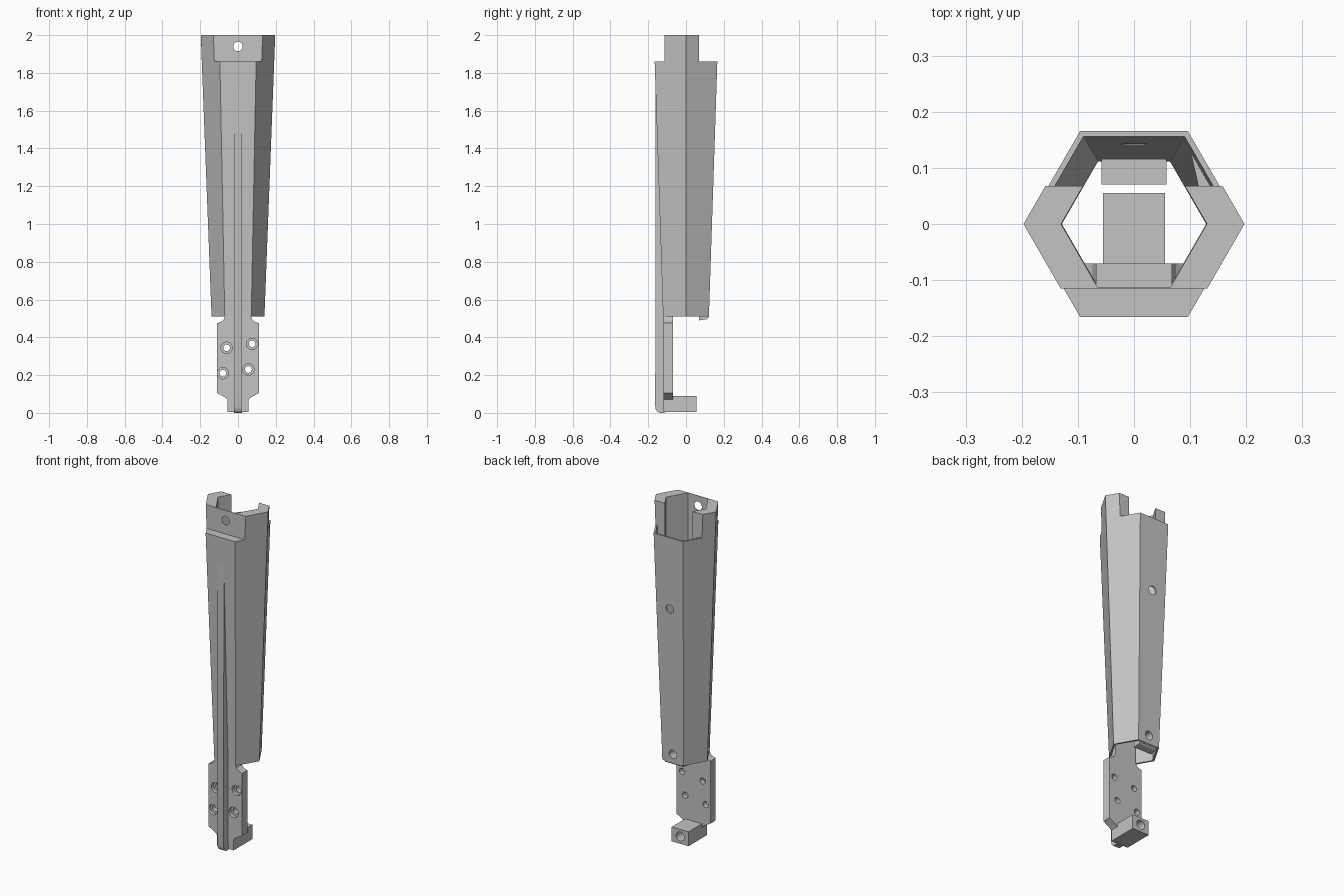
import bpy, bmesh, math
from mathutils import Matrix, Vector

cube = bpy.data.objects.get("Cube")
if cube:
    bpy.data.objects.remove(cube, do_unlink=True)

GREY = (0.55, 0.55, 0.55, 1)
grey = bpy.data.materials.new("plain_grey")
grey.use_nodes = True
grey.diffuse_color = GREY
grey.node_tree.nodes["Principled BSDF"].inputs["Base Color"].default_value = GREY

WALL = 0.0115
BASE, LEDGE, TOP = 0.51, 1.86, 2.0
COLLAR_BOTTOM = 1.72


def make(name, bm):
    bmesh.ops.recalc_face_normals(bm, faces=bm.faces)
    mesh = bpy.data.meshes.new(name)
    bm.to_mesh(mesh)
    bm.free()
    obj = bpy.data.objects.new(name, mesh)
    bpy.context.collection.objects.link(obj)
    return obj


def loft(name, lower, upper):
    """Solid between two matching outlines."""
    bm = bmesh.new()
    a = [bm.verts.new(p) for p in lower]
    b = [bm.verts.new(p) for p in upper]
    bm.faces.new(a)
    bm.faces.new(b)
    for i in range(len(a)):
        j = (i + 1) % len(a)
        bm.faces.new((a[i], a[j], b[j], b[i]))
    return make(name, bm)


def hexagon(r, z):
    return [(r * math.cos(k * math.pi / 3), r * math.sin(k * math.pi / 3), z) for k in range(6)]


def box(name, low, high):
    x0, y0, z0 = low
    x1, y1, z1 = high
    ring = [(x0, y0), (x1, y0), (x1, y1), (x0, y1)]
    return loft(name, [(x, y, z0) for x, y in ring], [(x, y, z1) for x, y in ring])


def side_profile(name, points, half_width):
    """Outline in depth and height, extruded across x."""
    return loft(name, [(-half_width, y, z) for y, z in points],
                [(half_width, y, z) for y, z in points])


def drill(x, z, r, y0, y1):
    """Round cutter running front to back."""
    bm = bmesh.new()
    spin = Matrix.Translation(Vector((x, (y0 + y1) / 2, z))) @ Matrix.Rotation(math.pi / 2, 4, "X")
    bmesh.ops.create_cone(bm, cap_ends=True, segments=32, radius1=r, radius2=r,
                          depth=y1 - y0, matrix=spin)
    return make("drill", bm)


def combine(obj, tool, operation="DIFFERENCE"):
    tool.hide_render = True
    mod = obj.modifiers.new("cut", "BOOLEAN")
    mod.operation, mod.solver, mod.object = operation, "EXACT", tool
    bpy.context.view_layer.objects.active = obj
    bpy.ops.object.modifier_apply(modifier=mod.name)
    bpy.data.objects.remove(tool, do_unlink=True)


def radius(z):
    """Outer hexagon radius of the tapered sleeve."""
    return 0.14 + 0.057 * (z - BASE) / (TOP - BASE)


def rear_pocket(z, back=0.068):
    r = radius(z) - WALL
    edge = r - back / math.sqrt(3)
    rear = r * math.sqrt(3) / 2
    return [(-edge, back, z), (edge, back, z), (r / 2, rear, z), (-r / 2, rear, z)]


# Tapered hexagonal sleeve with a thick collar on top
sleeve = loft("tapered_sleeve", hexagon(radius(BASE), BASE), hexagon(radius(TOP), TOP))
low, high = BASE - 0.05, COLLAR_BOTTOM
combine(sleeve, loft("cavity", hexagon(radius(low) - WALL, low), hexagon(radius(high) - WALL, high)))
combine(sleeve, loft("bore", hexagon(0.13, 1.6), hexagon(0.13, 2.1)))
combine(sleeve, loft("pocket", rear_pocket(1.65), rear_pocket(1.9)))
combine(sleeve, box("front_step", (-0.4, -0.4, LEDGE), (0.4, -0.115, 2.2)))
combine(sleeve, box("rear_step", (-0.4, 0.068, LEDGE), (0.4, 0.4, 2.2)))

# Screw lip inside the lower rear wall
lip = side_profile("rear_lip", [(0.07, 0.49), (0.108, 0.495), (0.118, 0.503),
                                (0.119, 0.53), (0.119, 0.61), (0.07, 0.61)], 0.058)
combine(sleeve, lip, "UNION")

# Screw holes in the collar and rear wall
combine(sleeve, drill(0, 1.94, 0.025, -0.3, 0))
combine(sleeve, drill(0, 1.43, 0.025, 0, 0.3))
combine(sleeve, drill(0, 0.56, 0.025, 0, 0.3))

# Mounting plate below the sleeve
half = [(0.055, 0.03), (0.055, 0.07), (0.07, 0.083), (0.11, 0.105), (0.11, 0.475),
        (0.088, 0.483), (0.075, 0.495), (0.068, 0.515), (0.068, 0.7)]
outline = half + [(-x, z) for x, z in reversed(half)]
plate = loft("mounting_plate", [(x, -0.12, z) for x, z in outline],
             [(x, -0.07, z) for x, z in outline])
for x, z in [(-0.06, 0.345), (0.075, 0.365), (-0.08, 0.21), (0.055, 0.23)]:
    combine(plate, drill(x, z, 0.018, -0.2, 0))
    combine(plate, drill(x, z, 0.03, -0.2, -0.1))

# Foot reaching backwards, with a blind socket
foot = box("foot", (-0.055, -0.119, 0.005), (0.055, 0.055, 0.09))
combine(foot, drill(0, 0.048, 0.027, -0.03, 0.1))

# Straight spine along the front, rounded at its lower end
spine = side_profile("front_spine", [(-0.115, 0), (-0.14, 0), (-0.153, 0.007), (-0.16, 0.018),
                                     (-0.163, 0.035), (-0.161, 1.71), (-0.155, 1.71),
                                     (-0.115, 0.52)], 0.02)

for obj in (sleeve, plate, foot, spine):
    obj.data.materials.clear()
    obj.data.materials.append(grey)
    bpy.ops.object.select_all(action="DESELECT")
    obj.select_set(True)
    bpy.context.view_layer.objects.active = obj
    bpy.ops.object.shade_smooth_by_angle(angle=math.radians(25))
